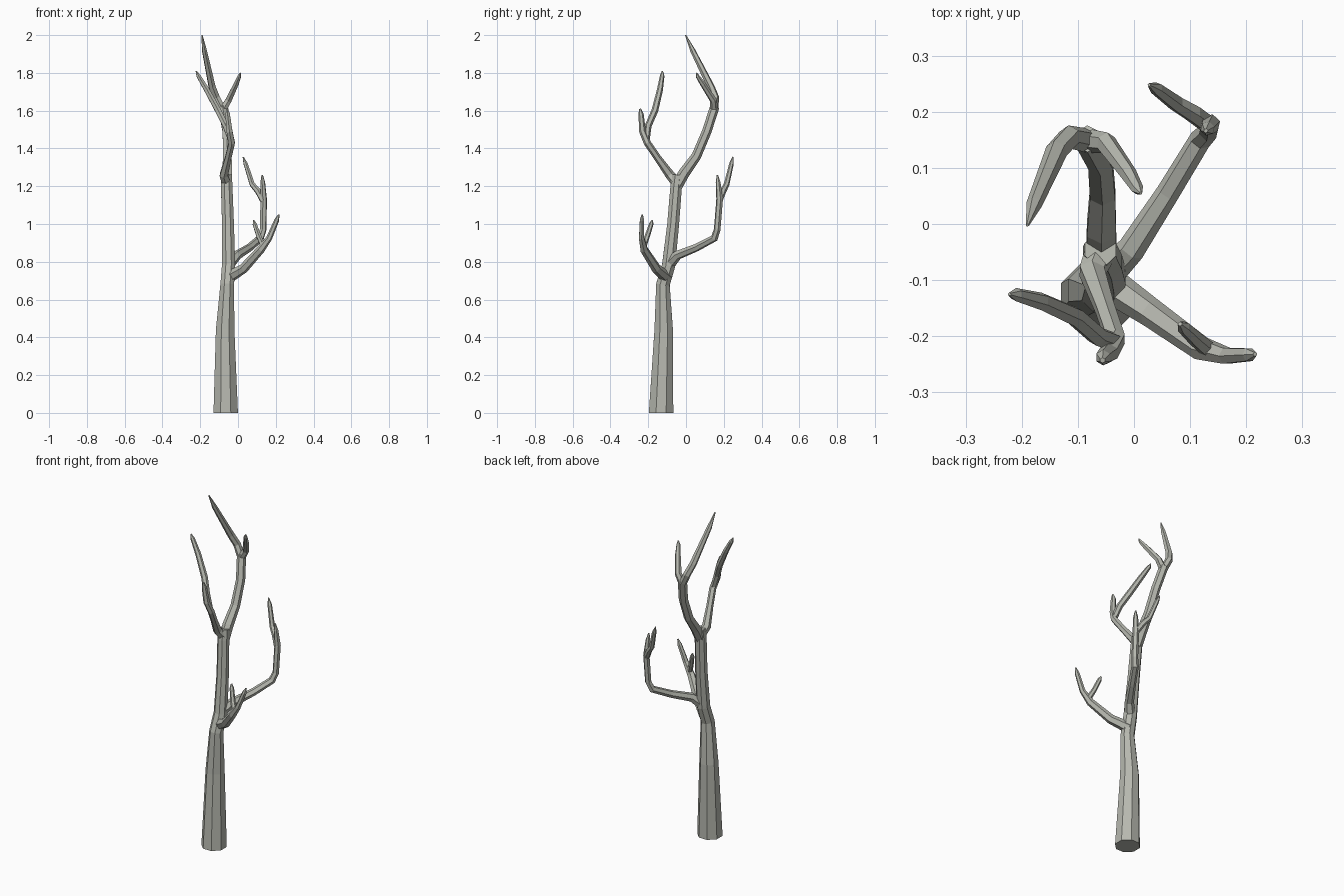
import bpy, bmesh, math
from mathutils import Vector

bark = bpy.data.materials.new("grey_bark")
bark.diffuse_color = (0.47, 0.48, 0.43, 1)


def limb(name, sides, *points):
    """Flat-faced tapered tube through (x, y, z, radius) points."""
    bm = bmesh.new()
    pos = [Vector(p[:3]) for p in points]
    dirs = [(b - a).normalized() for a, b in zip(pos, pos[1:])]
    ref = Vector((1, 0, 0))
    rings = []
    for i, p in enumerate(points):
        t = (dirs[max(i - 1, 0)] + dirs[min(i, len(dirs) - 1)]).normalized()
        if i == 0 and sides == 8:
            t = Vector((0, 0, 1))          # level foot of the trunk
        ref = (ref - t * ref.dot(t)).normalized()
        side = t.cross(ref)
        ring = []
        for k in range(sides):
            a = 2 * math.pi * (k + 0.5) / sides
            ring.append(bm.verts.new(pos[i] + (ref * math.cos(a) + side * math.sin(a)) * p[3]))
        rings.append(ring)
    for r0, r1 in zip(rings, rings[1:]):
        for k in range(sides):
            n = (k + 1) % sides
            bm.faces.new((r0[k], r0[n], r1[n], r1[k]))
    bm.faces.new(rings[0][::-1])
    bm.faces.new(rings[-1])
    bmesh.ops.recalc_face_normals(bm, faces=bm.faces)
    mesh = bpy.data.meshes.new(name)
    bm.to_mesh(mesh)
    bm.free()
    mesh.materials.append(bark)
    bpy.context.collection.objects.link(bpy.data.objects.new(name, mesh))


# Trunk
limb("trunk", 8, (-.065, -.132, 0, .07), (-.068, -.118, .44, .053),
     (-.057, -.122, .68, .039), (-.05, -.092, .78, .038),
     (-.053, -.068, 1.0, .034), (-.06, -.052, 1.2, .033), (-.06, -.045, 1.26, .03))

# Low front branch and its twig
limb("low_front_branch", 6, (-.055, -.10, .715, .033), (.03, -.158, .765, .026),
     (.12, -.222, .865, .022), (.165, -.235, .925, .016),
     (.205, -.233, 1.02, .013), (.216, -.232, 1.05, .004))
limb("low_front_twig", 6, (.135, -.226, .88, .016), (.11, -.205, .935, .014),
     (.088, -.184, 1.0, .012), (.082, -.178, 1.02, .004))

# Low back branch with two twigs
limb("low_back_branch", 6, (-.045, -.085, .79, .03), (-.005, -.045, .835, .025),
     (.06, .055, .875, .021), (.118, .15, .925, .02), (.133, .165, .97, .018),
     (.136, .178, 1.13, .018), (.131, .17, 1.22, .013), (.128, .166, 1.26, .004))
limb("low_back_twig", 6, (.135, .175, 1.12, .017), (.105, .197, 1.175, .017),
     (.075, .215, 1.21, .015), (.04, .241, 1.32, .012), (.027, .248, 1.355, .003))

# Upper back fork with two long tips
limb("upper_back_branch", 6, (-.058, -.05, 1.2, .031), (-.058, -.01, 1.27, .03),
     (-.056, .055, 1.36, .026), (-.06, .11, 1.49, .025), (-.083, .152, 1.62, .025))
limb("upper_back_tall_tip", 6, (-.08, .148, 1.6, .022), (-.115, .155, 1.67, .021),
     (-.138, .13, 1.73, .02), (-.178, .035, 1.92, .014), (-.19, -.002, 2.0, .003))
limb("upper_back_short_tip", 6, (-.083, .148, 1.6, .022), (-.05, .145, 1.655, .019),
     (-.01, .09, 1.74, .015), (.006, .063, 1.78, .011), (.012, .055, 1.8, .003))

# Upper front fork with one long and one short tip
limb("upper_front_branch", 6, (-.06, -.05, 1.22, .029), (-.075, -.085, 1.26, .025),
     (-.052, -.15, 1.35, .019), (-.033, -.205, 1.43, .019), (-.045, -.23, 1.49, .018),
     (-.055, -.238, 1.58, .014), (-.056, -.243, 1.61, .005))
limb("upper_front_long_tip", 6, (-.036, -.21, 1.44, .017), (-.065, -.2, 1.52, .018),
     (-.105, -.165, 1.6, .018), (-.165, -.138, 1.71, .016),
     (-.21, -.126, 1.785, .012), (-.222, -.125, 1.81, .003))
